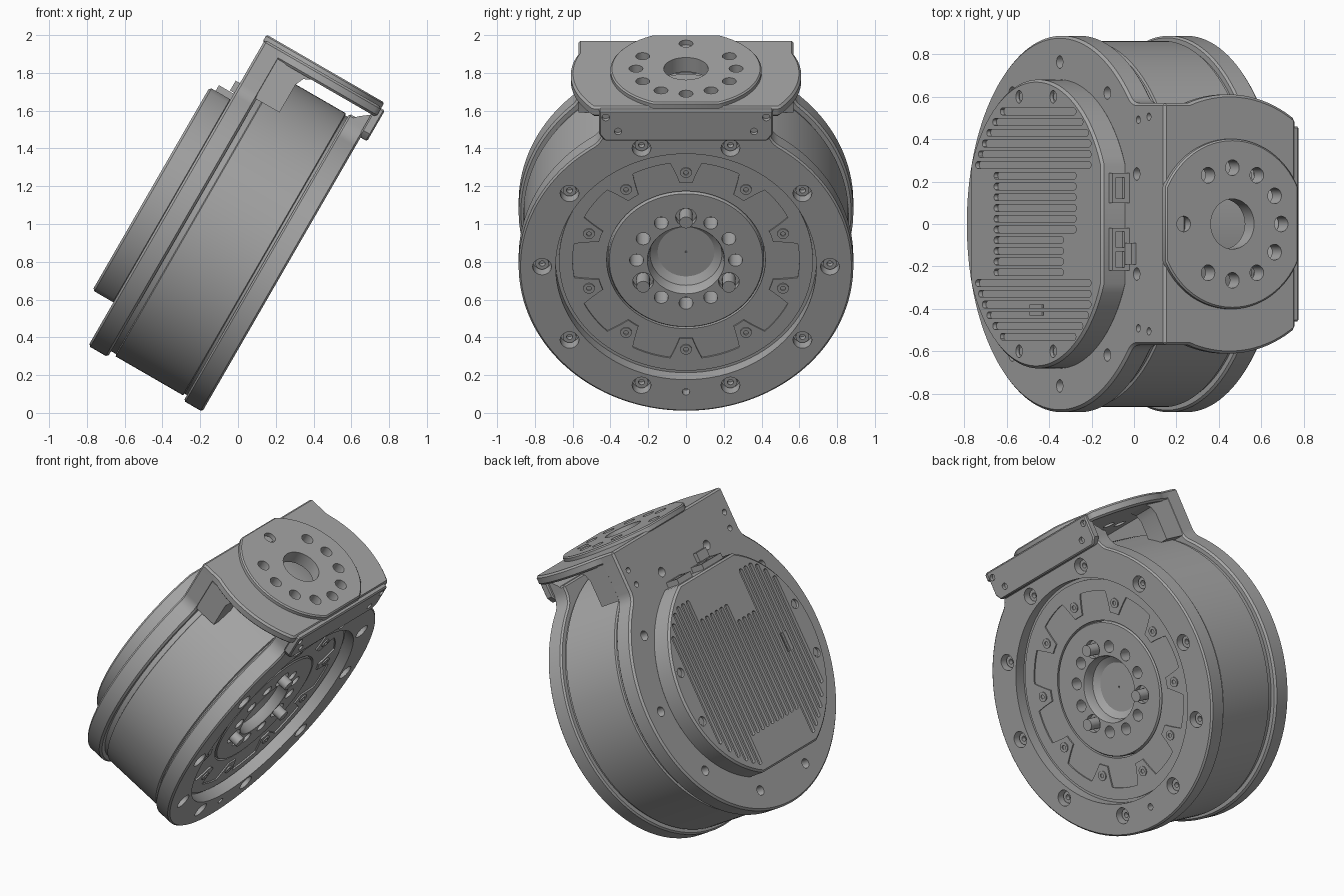
import bpy, bmesh
from math import sin, cos, pi, sqrt, atan2, radians
from mathutils import Matrix, Vector

if "Cube" in bpy.data.objects:
    bpy.data.objects.remove(bpy.data.objects["Cube"], do_unlink=True)

# Tilted frame: p = sideways, q = up the disc, s = along the drive axis
P, Q, S = Vector((0, 1, 0)), Vector((0.5, 0, sqrt(0.75))), Vector((sqrt(0.75), 0, -0.5))
FRAME = Matrix((P, Q, S)).transposed().to_4x4()
FRAME.translation = Q * 0.797
ORDER = {"s": (0, 1, 2), "q": (0, 2, 1), "p": (2, 1, 0)}

grey = bpy.data.materials.new("machined grey")
grey.use_nodes = True
grey.diffuse_color = (0.38, 0.38, 0.38, 1)
grey.node_tree.nodes["Principled BSDF"].inputs["Base Color"].default_value = grey.diffuse_color


def finish(name, bm):
    bmesh.ops.recalc_face_normals(bm, faces=bm.faces[:])
    mesh = bpy.data.meshes.new(name)
    bm.to_mesh(mesh)
    bm.free()
    mesh.materials.append(grey)
    obj = bpy.data.objects.new(name, mesh)
    obj.matrix_world = FRAME
    bpy.context.collection.objects.link(obj)
    return obj


def add_prism(bm, outline, lo, hi, axis="s"):
    """Extrude an outline from lo to hi along one local axis."""
    loops = []
    for c in (lo, hi):
        loop = []
        for a, b in outline:
            co = [0, 0, 0]
            for i, value in zip(ORDER[axis], (a, b, c)):
                co[i] = value
            loop.append(bm.verts.new(co))
        loops.append(loop)
        bm.faces.new(loop)
    n = len(outline)
    for i in range(n):
        j = (i + 1) % n
        bm.faces.new((loops[0][i], loops[0][j], loops[1][j], loops[1][i]))


def prisms(name, items, axis="s"):
    bm = bmesh.new()
    for outline, lo, hi in items:
        add_prism(bm, outline, lo, hi, axis)
    return finish(name, bm)


def spin(name, profile, steps=96, centres=((0, 0),)):
    """Turn a closed (radius, s) profile; profile may depend on the angle."""
    bm = bmesh.new()
    for cp, cq in centres:
        rings = []
        for k in range(steps):
            a = 2 * pi * k / steps
            pts = profile(a) if callable(profile) else profile
            rings.append([bm.verts.new((cp + r * cos(a), cq + r * sin(a), s)) for r, s in pts])
        for k in range(steps):
            one, two = rings[k], rings[(k + 1) % steps]
            for i in range(len(one)):
                j = (i + 1) % len(one)
                bm.faces.new((one[i], one[j], two[j], two[i]))
    return finish(name, bm)


def arc(r, a0, a1, n, c=(0, 0)):
    return [(c[0] + r * cos(a0 + (a1 - a0) * i / n), c[1] + r * sin(a0 + (a1 - a0) * i / n)) for i in range(n + 1)]


def circle(r, c=(0, 0), n=20):
    return arc(r, 0, 2 * pi, n, c)[:-1]


def clipped(r, limit, c=0):
    """Circle with two flats across its second axis."""
    a = atan2(limit, sqrt(r * r - limit * limit))
    return arc(r, -a, a, 32, (0, c)) + arc(r, pi - a, pi + a, 32, (0, c))


def polar(r, degrees, c=(0, 0)):
    return [(c[0] + r * cos(radians(d)), c[1] + r * sin(radians(d))) for d in degrees]


def box(a0, a1, b0, b1):
    return [(a0, b0), (a1, b0), (a1, b1), (a0, b1)]


def tabbed_disc(r, w, f, top):
    """Round flange blended by fillets into a square tab on top."""
    qc = sqrt((r + f) ** 2 - (w + f) ** 2)
    a = atan2(qc, w + f)
    side = arc(f, pi, pi + a, 8, (w + f, qc))
    left = [(-x, y) for x, y in reversed(side)]
    rim = arc(r, a, -pi - a, 100)[1:-1]
    return [(w, top)] + side + rim + left + [(-w, top)]


def modify(obj, kind, **settings):
    mod = obj.modifiers.new(kind, kind)
    for key, value in settings.items():
        setattr(mod, key, value)
    bpy.context.view_layer.objects.active = obj
    bpy.ops.object.modifier_apply(modifier=mod.name)


def bevel(obj, width):
    modify(obj, "BEVEL", width=width, segments=1, limit_method="ANGLE", angle_limit=radians(50))


def cut(obj, items, axis="s"):
    cutter = prisms("cutter", items, axis)
    cutter.hide_render = True
    modify(obj, "BOOLEAN", operation="DIFFERENCE", solver="EXACT", object=cutter)
    bpy.data.objects.remove(cutter, do_unlink=True)


BOLTS = polar(0.762, range(0, 360, 36))
before = set(bpy.data.objects)

# Drum between the two flanges
spin("drum", [(0.42, -0.76), (0.85, -0.76), (0.85, -0.715), (0.862, -0.71), (0.862, -0.3),
              (0.85, -0.295), (0.85, -0.27), (0.42, -0.27)], 128)

# Rear flange with its upright tab
rear = prisms("rear_flange", [(tabbed_disc(0.886, 0.57, 0.1, 0.985), -0.864, -0.745)])
bevel(rear, 0.012)
tab_holes = [(side * x, y) for side in (-1, 1) for x, y in ((0.49, 0.74), (0.505, 0.84))]
cut(rear, [(circle(0.03, c), -0.9, -0.79) for c in BOLTS] +
    [(circle(0.018, c), -0.9, -0.79) for c in tab_holes])

# Front flange: recess, bolt holes and opening for the rotor
front = prisms("front_flange", [(tabbed_disc(0.886, 0.44, 0.12, 0.87), -0.281, -0.167)])
bevel(front, 0.01)
cut(front, [(circle(0.69, n=96), -0.24, -0.1), (circle(0.02, (0, -0.765)), -0.22, -0.1)] +
    [(circle(0.05, c), -0.23, -0.1) for c in BOLTS])
cut(front, [(circle(0.42, n=96), -0.4, -0.1)])
spin("flange_screws", [(0.016, -0.24), (0.036, -0.24), (0.036, -0.2), (0.016, -0.2)], 16, BOLTS)


# Lobed stator plate and its screws
def lobes(a):
    d = abs((a * 180 / pi - 18 + 18) % 36 - 18)
    r = 0.475 if d < 4 else 0.475 + 0.125 * min(1, (d - 4) / 4)
    return [(r, -0.245), (0.672, -0.245), (0.672, -0.231), (r, -0.231)]


spin("stator_plate", lobes, 360)
spin("stator_screws", [(0.013, -0.235), (0.03, -0.235), (0.03, -0.224), (0.013, -0.224)], 16,
     polar(0.54, range(18, 360, 36)))

# Output rotor with stepped bore, bolt circle and three pins
rotor = spin("output_rotor", [(0.005, -0.45), (0.412, -0.45), (0.412, -0.245), (0.406, -0.236), (0.205, -0.236),
                              (0.2, -0.245), (0.19, -0.3), (0.15, -0.325), (0.005, -0.325)])
pins = polar(0.262, (90, 210, 330))
cut(rotor, [(circle(0.037, c), -0.36, -0.1) for c in polar(0.262, [d for d in range(0, 360, 30) if d % 120 != 90])] +
    [(circle(0.055, c), -0.27, -0.1) for c in pins])
prisms("rotor_pins", [(circle(0.035, c), -0.28, -0.18) for c in pins])

# Rear cover with cooling slots
cover = prisms("rear_cover", [(clipped(0.68, 0.62), -0.992, -0.855)])
bevel(cover, 0.012)
slots = []
for k in range(22):
    y, w = 0.53 - 0.0505 * k, 0.016
    outer = k < 6 or k > 15
    lo = -sqrt(0.62 ** 2 - y * y) if outer else -0.38
    hi = min(0.5, sqrt(0.64 ** 2 - y * y)) if outer else (0.36 if k < 12 else 0.24)
    slots.append((arc(w, 0, pi, 6, (y, hi)) + arc(w, pi, 2 * pi, 6, (y, lo)), -1.05, -0.972))
cover_screws = polar(0.62, (15, 165, 195, 345))
cut(cover, slots + [(circle(0.03, c), -1.05, -0.975) for c in cover_screws])
prisms("cover_screws", [(circle(0.019, c), -0.98, -0.968) for c in cover_screws])
prisms("cover_switch", [(box(-0.43, -0.38, -0.07, 0.05), -0.98, -0.988)])

# Connectors on the flat edge of the cover
ports = prisms("connectors", [(box(0.1, 0.24, 0.58, 0.655), -0.955, -0.86),
                              (box(-0.22, -0.02, 0.58, 0.655), -0.955, -0.86),
                              (box(-0.19, -0.09, 0.66, 0.72), -0.89, -0.86)])
cut(ports, [(box(0.12, 0.22, 0.635, 0.7), -0.935, -0.89), (box(-0.205, -0.13, 0.635, 0.7), -0.935, -0.89),
            (box(-0.11, -0.035, 0.635, 0.7), -0.935, -0.89)])

# Mounting plate across the top, with a raised round pad
MID = -0.51
a0 = -atan2(sqrt(0.61 ** 2 - 0.57 ** 2), 0.57)
a1 = atan2(0.36, sqrt(0.61 ** 2 - 0.36 ** 2))
half = [(0.57, -0.82)] + arc(0.61, a0, a1, 20, (0, MID))
plate = prisms("mounting_plate", [(half + [(-x, y) for x, y in reversed(half)], 0.925, 0.985)], "q")
bevel(plate, 0.012)
pad = prisms("mounting_pad", [(clipped(0.4, 0.36, MID), 0.97, 1.013)], "q")
bevel(pad, 0.008)
pad_holes = polar(0.265, [d for d in range(0, 360, 30) if d not in (240, 300)], (0, MID))
drills = [(circle(0.118, (0, MID), 40), 0.8, 1.1)] + [(circle(0.037, c), 0.8, 1.1) for c in pad_holes]
cut(plate, drills, "q")
cut(pad, drills, "q")

# Front lip joining the plate to the front flange
lip = prisms("front_lip", [([(0.43, 0.79), (0.46, 0.83), (0.46, 0.978), (-0.46, 0.978),
                             (-0.46, 0.83), (-0.43, 0.79)], -0.18, -0.127)])
bevel(lip, 0.008)
cut(lip, [(circle(0.02, (side * x, y)), -0.15, -0.1) for side in (-1, 1) for x, y in ((0.425, 0.935), (0.36, 0.85))])
prisms("lip_ramp", [([(-0.27, 0.84), (-0.17, 0.84), (-0.17, 0.93), (-0.235, 0.88)], -0.44, 0.44)], "p")

# Gussets under the plate on both sides
gusset = [(-0.76, 0.69), (-0.605, 0.69), (-0.605, 0.86), (-0.585, 0.905), (-0.54, 0.93), (-0.76, 0.93)]
prisms("gussets", [(gusset, 0.43, 0.568), (gusset, -0.568, -0.43)], "p")

# Smooth round walls while keeping machined edges crisp
bpy.ops.object.select_all(action="DESELECT")
for obj in set(bpy.data.objects) - before:
    obj.select_set(True)
    bpy.context.view_layer.objects.active = obj
bpy.ops.object.shade_smooth_by_angle(angle=radians(30))
